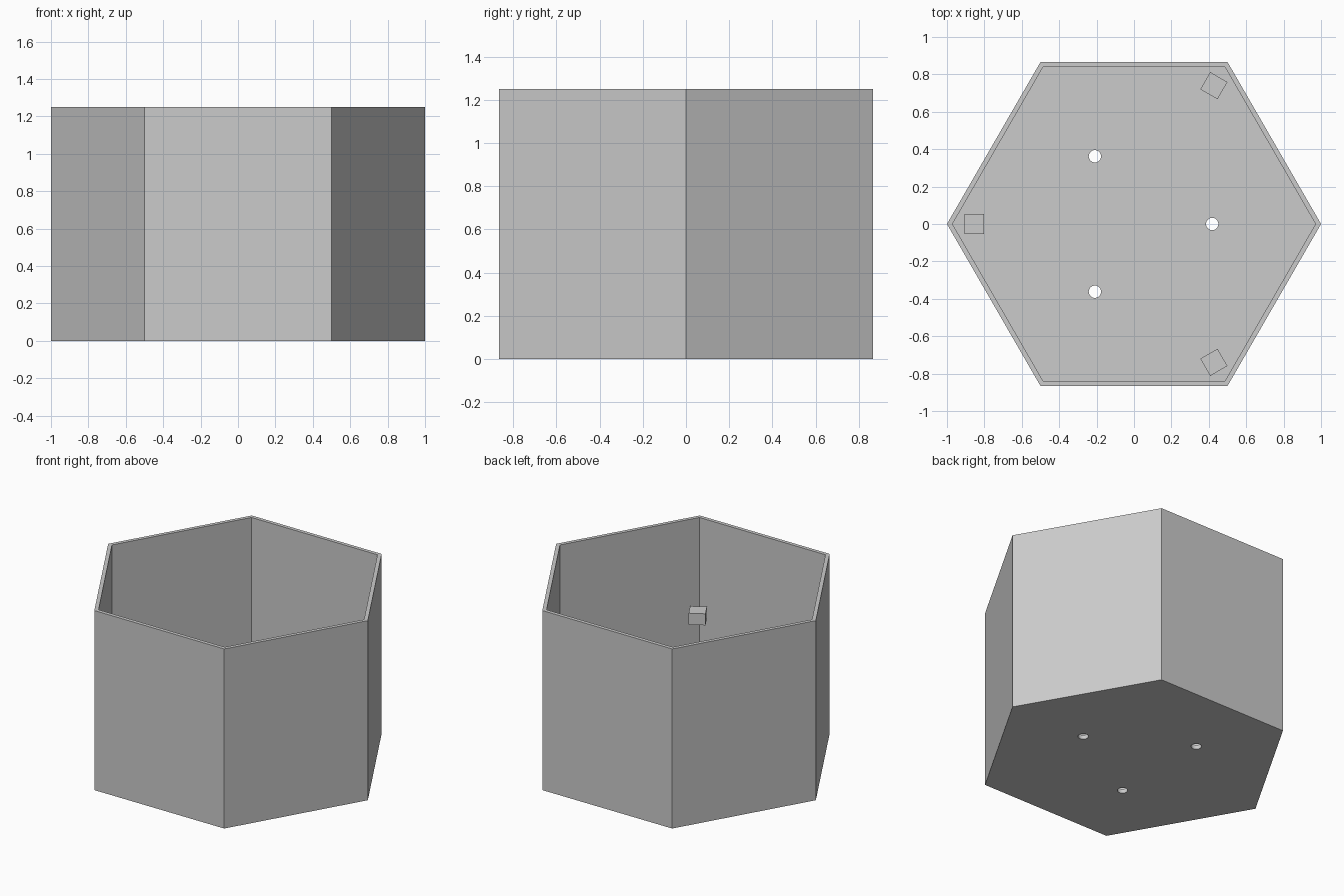
import bpy
import bmesh
from math import radians, cos, sin
from mathutils import Matrix

HEIGHT = 1.25
RADIUS = 1.0
INNER = 0.966
FLOOR = 0.03

if "Cube" in bpy.data.objects:
    bpy.data.objects.remove(bpy.data.objects["Cube"], do_unlink=True)

# Single plain grey
grey = bpy.data.materials.new("light_grey")
grey.use_nodes = True
colour = (0.6, 0.6, 0.6, 1)
grey.diffuse_color = colour
grey.node_tree.nodes["Principled BSDF"].inputs["Base Color"].default_value = colour


def finish(bm, name):
    bmesh.ops.recalc_face_normals(bm, faces=bm.faces)
    mesh = bpy.data.meshes.new(name)
    bm.to_mesh(mesh)
    bm.free()
    mesh.materials.append(grey)
    obj = bpy.data.objects.new(name, mesh)
    bpy.context.collection.objects.link(obj)
    return obj


def add_prism(bm, sides, radius, z0, z1, spin=0, x=0, y=0):
    place = Matrix.Translation((x, y, (z0 + z1) / 2)) @ Matrix.Rotation(spin, 4, 'Z')
    bmesh.ops.create_cone(bm, cap_ends=True, segments=sides, radius1=radius,
                          radius2=radius, depth=z1 - z0, matrix=place)


# Hexagonal pot with a corner on each end of the x axis, hollowed from the top
bm = bmesh.new()
add_prism(bm, 6, RADIUS, 0, HEIGHT, spin=radians(30))
top = max(bm.faces, key=lambda f: f.calc_center_median().z)
bmesh.ops.inset_region(bm, faces=[top], thickness=(RADIUS - INNER) * cos(radians(30)))
well = bmesh.ops.extrude_face_region(bm, geom=[top])
for v in [g for g in well["geom"] if isinstance(g, bmesh.types.BMVert)]:
    v.co.z = FLOOR
if top.is_valid:
    bm.faces.remove(top)
pot = finish(bm, "pot")

# Three round drain holes through the floor
bm = bmesh.new()
for k in range(3):
    a = radians(120 * k)
    add_prism(bm, 32, 0.033, -0.1, 0.2, x=0.418 * cos(a), y=0.418 * sin(a))
drill = finish(bm, "drain_hole_cutter")
drill.hide_render = True
cut = pot.modifiers.new("drain_holes", 'BOOLEAN')
cut.operation = 'DIFFERENCE'
cut.solver = 'EXACT'
cut.object = drill
bpy.context.view_layer.objects.active = pot
pot.select_set(True)
bpy.ops.object.modifier_apply(modifier=cut.name)
bpy.data.objects.remove(drill, do_unlink=True)
bpy.ops.object.shade_smooth_by_angle(angle=radians(30))

# Small support blocks inside alternate corners
for k, name in enumerate(("back_block", "side_block", "front_block")):
    bm = bmesh.new()
    spin = Matrix.Rotation(radians(60 + 120 * k), 4, 'Z')
    size = Matrix.Diagonal((0.106, 0.106, 0.08, 1))
    bmesh.ops.create_cube(bm, size=1, matrix=spin @ Matrix.Translation((0.854, 0, 0.62)) @ size)
    finish(bm, name)
